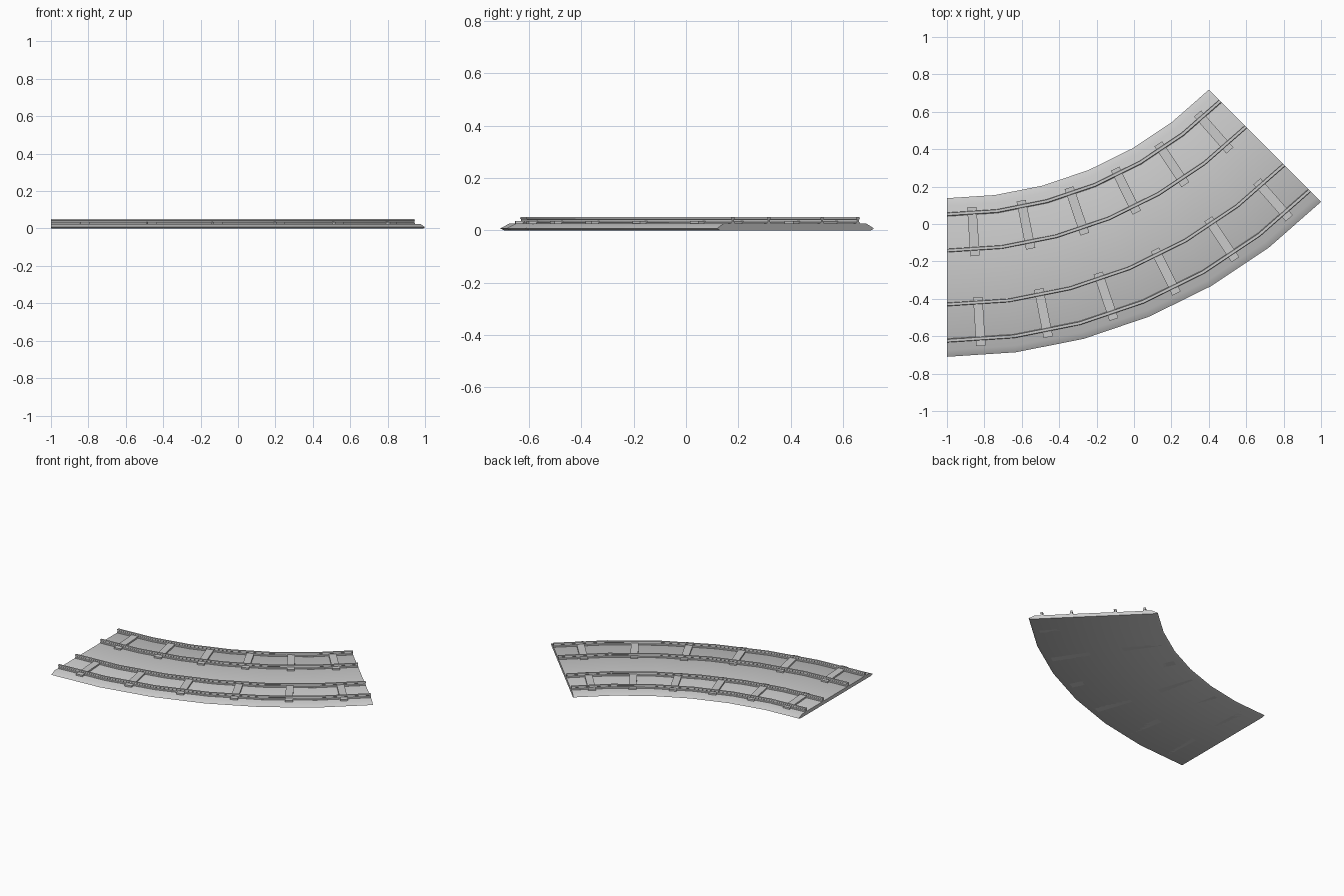
import bpy, bmesh
from math import sin, cos, radians

if "Cube" in bpy.data.objects:
    bpy.data.objects.remove(bpy.data.objects["Cube"])

# Layout of the bend: arc centre, sweep and track centre lines
CX, CY = -1.0, 2.118
STEPS, STEP = 6, radians(7.5)
BED_MID, TRACK_OFFSET, HALF_GAUGE = 2.404, 0.241, 0.097

grey = bpy.data.materials.new("plain grey")
grey.use_nodes = True
colour = (0.6, 0.6, 0.6, 1)
grey.diffuse_color = colour
grey.node_tree.nodes["Principled BSDF"].inputs["Base Color"].default_value = colour


def on_arc(r, angle, z):
    return (CX + r * sin(angle), CY - r * cos(angle), z)


def finish(name, bm):
    bmesh.ops.recalc_face_normals(bm, faces=bm.faces)
    mesh = bpy.data.meshes.new(name)
    bm.to_mesh(mesh)
    bm.free()
    mesh.materials.append(grey)
    obj = bpy.data.objects.new(name, mesh)
    bpy.context.collection.objects.link(obj)
    bpy.ops.object.select_all(action="DESELECT")
    obj.select_set(True)
    bpy.context.view_layer.objects.active = obj
    bpy.ops.object.shade_smooth_by_angle(angle=radians(30))


def sweep(name, radius, profile):
    """Carry a closed (offset, height) profile around the bend."""
    bm = bmesh.new()
    rings = [[bm.verts.new(on_arc(radius + d, i * STEP, z)) for d, z in profile]
             for i in range(STEPS + 1)]
    n = len(profile)
    for a, b in zip(rings, rings[1:]):
        for j in range(n):
            k = (j + 1) % n
            bm.faces.new((a[j], a[k], b[k], b[j]))
    bm.faces.new(rings[0])
    bm.faces.new(rings[-1])
    finish(name, bm)


# Bed with sloping shoulders and a small undercut
sweep("track_bed", BED_MID, [(-0.408, 0), (0.408, 0), (0.424, 0.007),
                             (0.389, 0.025), (-0.384, 0.025), (-0.424, 0.007)])

# Rails: wide foot, narrow web, rounded-off head
half_rail = [(0.011, 0.024), (0.011, 0.029), (0.005, 0.032),
             (0.005, 0.041), (0.009, 0.044), (0.007, 0.05)]
rail = half_rail + [(-d, z) for d, z in reversed(half_rail)]


def add_ties(name, radius, half_length=0.131, half_width=0.025, top=0.036):
    bm = bmesh.new()
    for i in range(STEPS):
        a = (i + 0.5) * STEP
        ends = []
        for r in (radius - half_length, radius + half_length):
            x, y, _ = on_arc(r, a, 0)
            dx, dy = half_width * cos(a), half_width * sin(a)
            ends.append([bm.verts.new((x + s * dx, y + s * dy, z))
                         for s, z in ((-1, 0), (1, 0), (1, top), (-1, top))])
        p, q = ends
        for j in range(4):
            k = (j + 1) % 4
            bm.faces.new((p[j], p[k], q[k], q[j]))
        bm.faces.new(p)
        bm.faces.new(q)
    finish(name, bm)


# Two parallel tracks, each with a pair of rails and six ties
for track, side in (("inner", -1), ("outer", 1)):
    centre = BED_MID + side * TRACK_OFFSET
    add_ties(track + "_track_ties", centre)
    for label, s in (("near", -1), ("far", 1)):
        sweep(f"{track}_track_{label}_rail", centre + s * HALF_GAUGE, rail)
